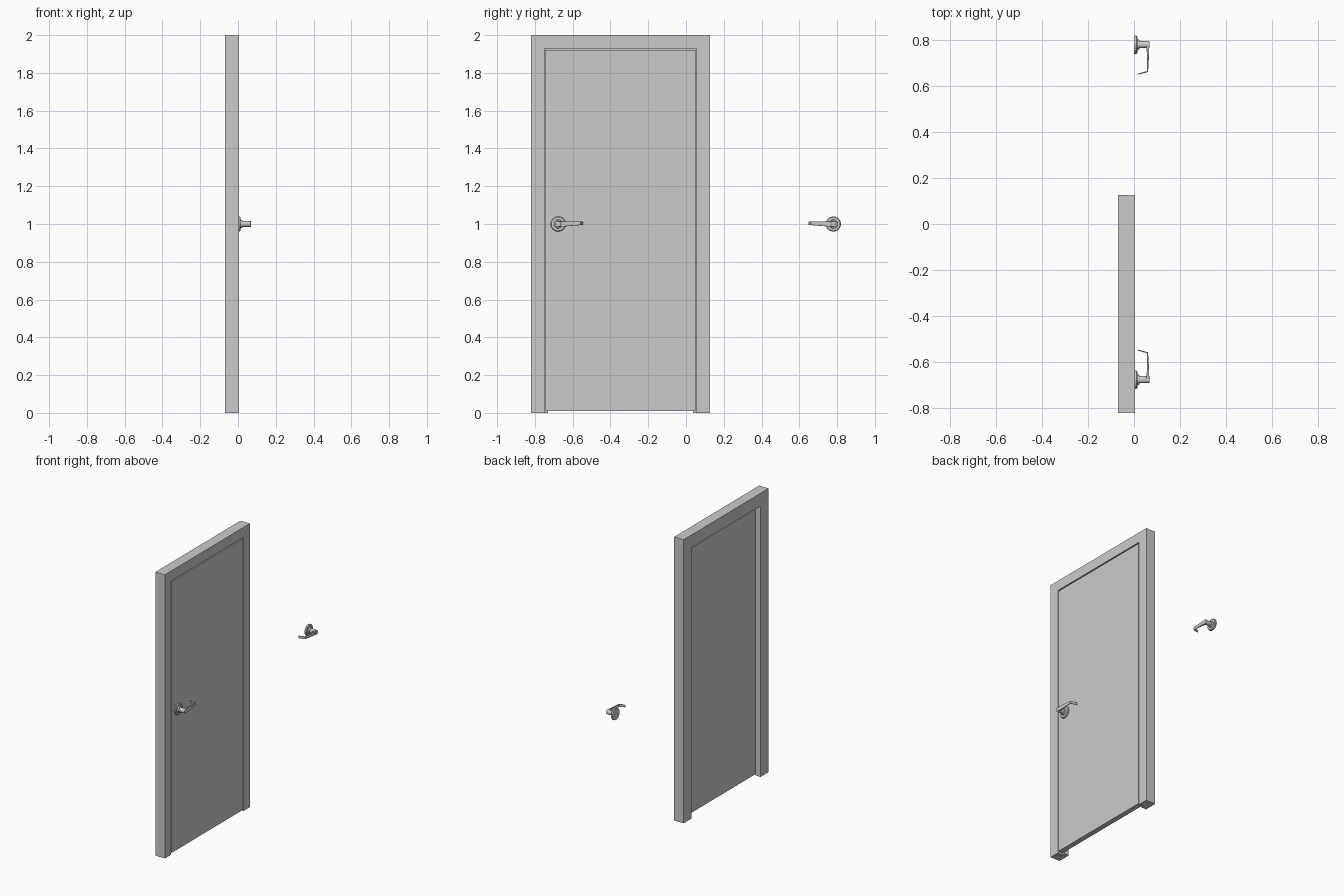
import bpy, bmesh, math
from mathutils import Vector

if "Cube" in bpy.data.objects:
    bpy.data.objects.remove(bpy.data.objects["Cube"])

CY = -0.347      # door centre in y
HALF = 0.474     # frame half width


def finish(bm, name, smooth=False):
    bmesh.ops.recalc_face_normals(bm, faces=bm.faces)
    me = bpy.data.meshes.new(name)
    bm.to_mesh(me)
    bm.free()
    ob = bpy.data.objects.new(name, me)
    bpy.context.collection.objects.link(ob)
    if smooth:
        bpy.ops.object.select_all(action='DESELECT')
        ob.select_set(True)
        bpy.context.view_layer.objects.active = ob
        bpy.ops.object.shade_smooth_by_angle(angle=math.radians(35))
    return ob


def loft(bm, rings, closed_ring=True):
    """Skin a list of equally sized vertex rings and cap both ends."""
    vs = [[bm.verts.new(p) for p in r] for r in rings]
    n = len(vs[0])
    for a, b in zip(vs, vs[1:]):
        for i in range(n):
            j = (i + 1) % n
            bm.faces.new((a[i], a[j], b[j], b[i]))
    bm.faces.new(vs[0][::-1])
    bm.faces.new(vs[-1])


# Door frame: rebated section swept up, across and down with mitred corners
section = [(0, -0.07), (0, 0.004), (0.071, 0.004),
           (0.071, -0.033), (0.091, -0.033), (0.091, -0.07)]  # inset, x
stations = [(-1, False), (-1, True), (1, True), (1, False)]
bm = bmesh.new()
loft(bm, [[(x, CY + s * (HALF - o), 2 - o if top else 0) for o, x in section]
          for s, top in stations])
finish(bm, "door_frame")

# Door panel, flush with the front of the frame
bm = bmesh.new()
bmesh.ops.create_cube(bm, size=1)
for v in bm.verts:
    v.co = Vector((0.004 if v.co.x > 0 else -0.032,
                   CY + (0.397 if v.co.y > 0 else -0.397),
                   1.921 if v.co.z > 0 else 0.01))
finish(bm, "door_panel")


def handle(name, y0, d):
    # Rose, collar and hub turned around the x axis
    profile = [(0.0, 0.04), (0.01, 0.04), (0.0145, 0.036), (0.0145, 0.023),
               (0.024, 0.021), (0.024, 0.0155), (0.067, 0.0155), (0.068, 0.0145)]
    seg = 32
    bm = bmesh.new()
    loft(bm, [[(x, y0 + r * math.cos(2 * math.pi * i / seg),
                1 + r * math.sin(2 * math.pi * i / seg)) for i in range(seg)]
              for x, r in profile])
    finish(bm, name + "_rose", True)

    # Lever: tapered flat bar with its tip bent back to the door
    path = [  # y offset, outer x, inner y offset, inner x, low z, high z
        (0.000, 0.067, 0.000, 0.052, 0.985, 1.015),
        (0.020, 0.066, 0.020, 0.055, 0.986, 1.015),
        (0.070, 0.064, 0.070, 0.057, 0.990, 1.014),
        (0.119, 0.061, 0.115, 0.056, 0.994, 1.013),
        (0.131, 0.016, 0.127, 0.015, 0.995, 1.012)]
    bm = bmesh.new()
    loft(bm, [[(xo, y0 + d * yo, lo), (xo, y0 + d * yo, hi),
               (xi, y0 + d * yi, hi), (xi, y0 + d * yi, lo)]
              for yo, xo, yi, xi, lo, hi in path])
    bmesh.ops.recalc_face_normals(bm, faces=bm.faces)
    bmesh.ops.bevel(bm, geom=bm.edges[:], offset=0.001, segments=1, affect='EDGES')
    finish(bm, name + "_lever", True)


# Mounted handle and its mirrored loose partner
handle("front_handle", -0.677, 1)
handle("loose_handle", 0.78, -1)
